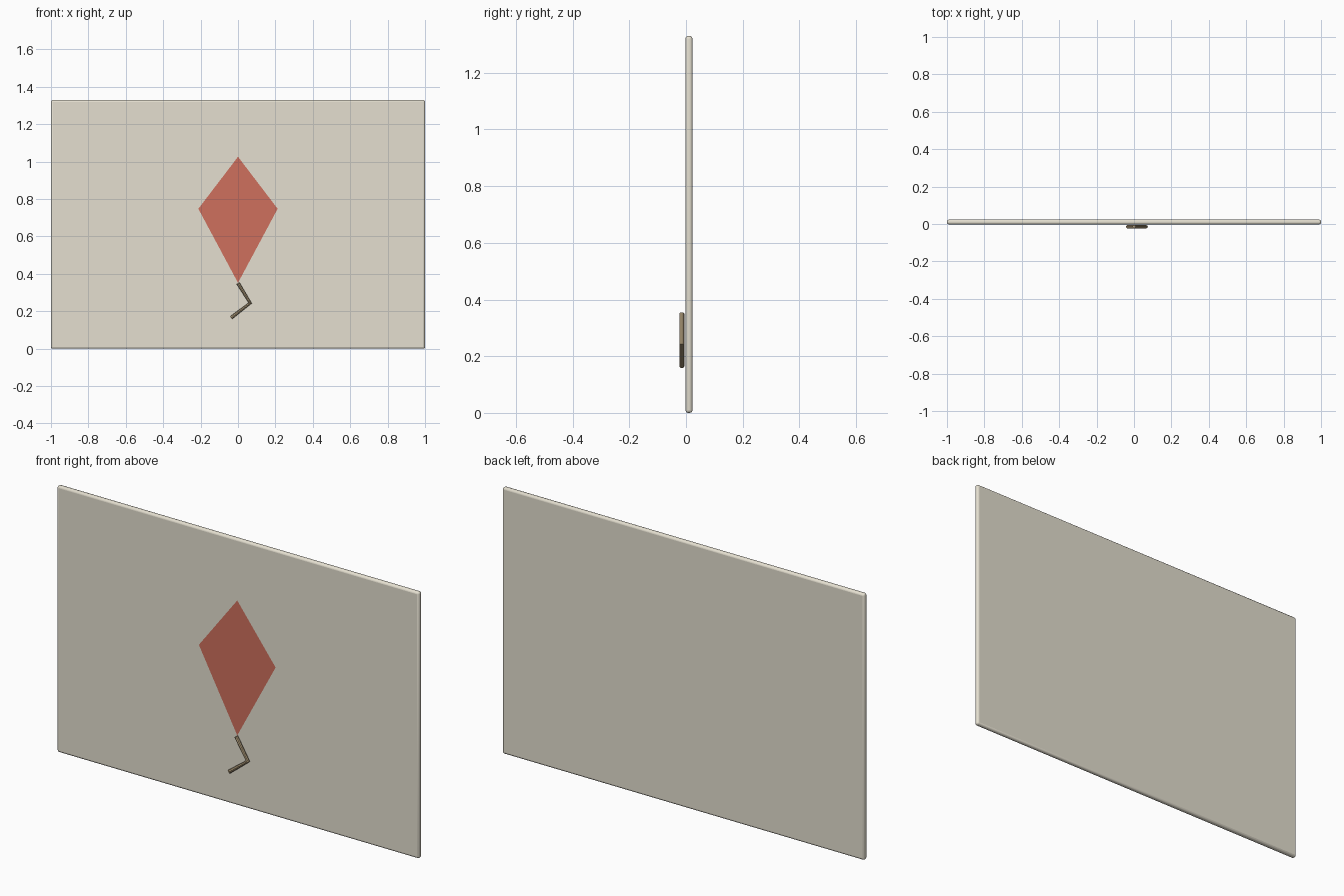
import bpy
import bmesh

if "Cube" in bpy.data.objects:
    bpy.data.objects.remove(bpy.data.objects["Cube"])


def material(name, rgb):
    m = bpy.data.materials.new(name)
    m.diffuse_color = (*rgb, 1)
    m.use_nodes = True
    m.node_tree.nodes["Principled BSDF"].inputs["Base Color"].default_value = m.diffuse_color
    return m


def smooth(obj):
    bpy.ops.object.select_all(action='DESELECT')
    obj.select_set(True)
    bpy.context.view_layer.objects.active = obj
    bpy.ops.object.shade_smooth_by_angle()


# Upright board with rounded edges
W, H, Y0, Y1 = 2.0, 1.33, -0.002, 0.023
bpy.ops.mesh.primitive_cube_add(size=1, location=(0, (Y0 + Y1) / 2, H / 2))
board = bpy.context.object
board.name = "board"
board.dimensions = (W, Y1 - Y0, H)
bpy.ops.object.transform_apply(location=False, rotation=False, scale=True)
bevel = board.modifiers.new("rounded_edges", 'BEVEL')
bevel.width = 0.01
bevel.segments = 3
board.data.materials.append(material("board_cream", (0.78, 0.74, 0.63)))
smooth(board)

# Flat kite just in front of the board
bm = bmesh.new()
outline = [(0, 0.352), (0.212, 0.748), (0, 1.026), (-0.212, 0.748)]
bm.faces.new([bm.verts.new((x, -0.006, z)) for x, z in outline])
mesh = bpy.data.meshes.new("kite")
bm.to_mesh(mesh)
bm.free()
kite = bpy.data.objects.new("kite", mesh)
bpy.context.collection.objects.link(kite)
mesh.materials.append(material("kite_red", (0.62, 0.16, 0.11)))

# Bent round tail hanging below the kite
curve = bpy.data.curves.new("tail", 'CURVE')
curve.dimensions = '3D'
curve.bevel_depth = 0.009
curve.bevel_resolution = 2
curve.use_fill_caps = True
path = [(0, 0.35), (0.065, 0.244), (-0.037, 0.165)]
spline = curve.splines.new('POLY')
spline.points.add(len(path) - 1)
for p, (x, z) in zip(spline.points, path):
    p.co = (x, -0.0145, z, 1)
tail = bpy.data.objects.new("tail", curve)
bpy.context.collection.objects.link(tail)
curve.materials.append(material("tail_brown", (0.48, 0.37, 0.22)))
bpy.ops.object.select_all(action='DESELECT')
tail.select_set(True)
bpy.context.view_layer.objects.active = tail
bpy.ops.object.convert(target='MESH')
smooth(bpy.context.object)
